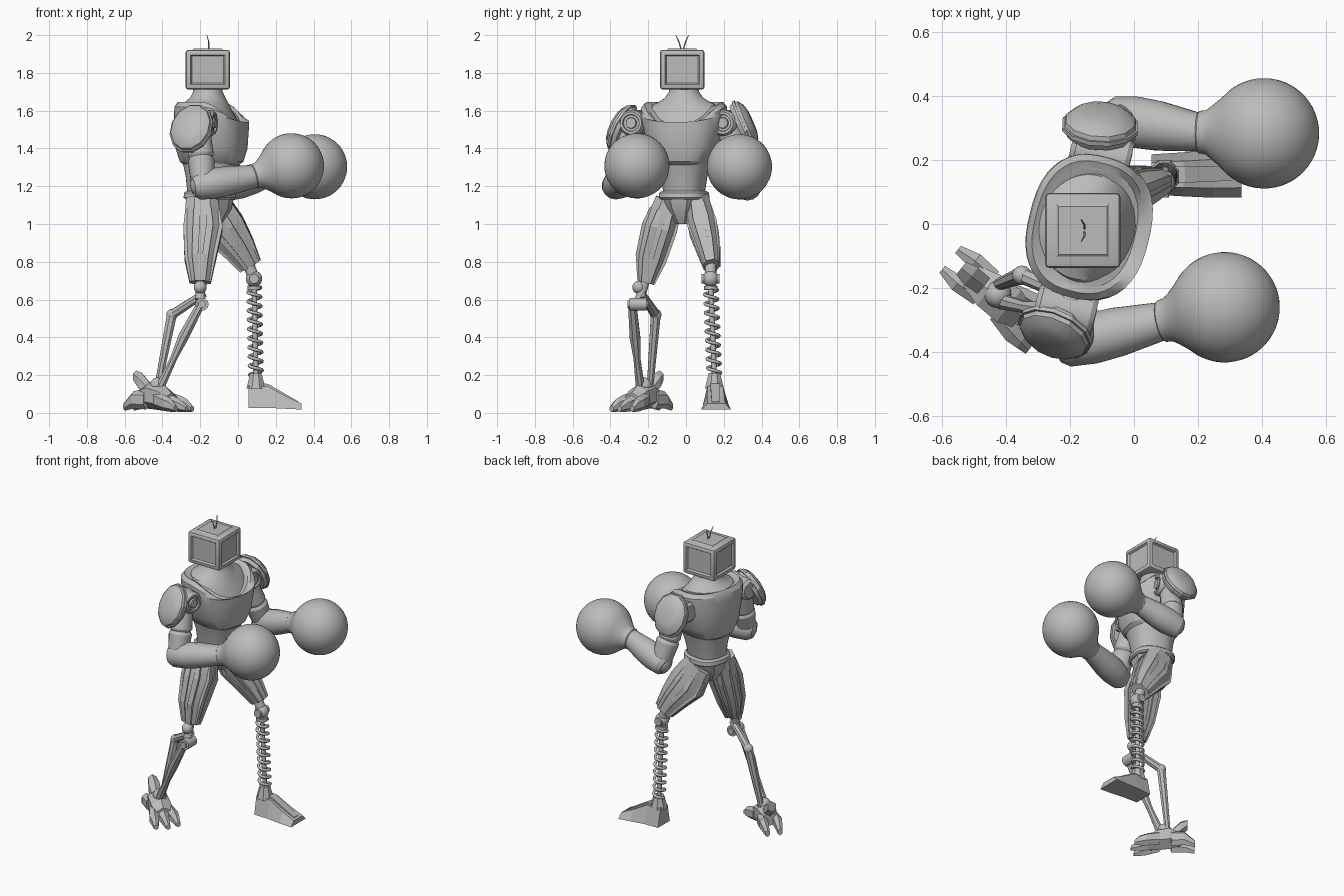
import bpy, bmesh
from math import sin, cos, pi, radians, copysign
from mathutils import Vector as V

old = bpy.data.objects.get("Cube")
if old:
    bpy.data.objects.remove(old, do_unlink=True)

metal = bpy.data.materials.new("plain_grey")
metal.use_nodes = True
GREY = (0.5, 0.5, 0.5, 1)
metal.diffuse_color = GREY
metal.node_tree.nodes["Principled BSDF"].inputs["Base Color"].default_value = GREY


def finish(name, bm, angle=30):
    bmesh.ops.recalc_face_normals(bm, faces=bm.faces)
    mesh = bpy.data.meshes.new(name)
    bm.to_mesh(mesh)
    bm.free()
    ob = bpy.data.objects.new(name, mesh)
    bpy.context.collection.objects.link(ob)
    mesh.materials.append(metal)
    if angle:
        bpy.ops.object.select_all(action='DESELECT')
        ob.select_set(True)
        bpy.context.view_layer.objects.active = ob
        bpy.ops.object.shade_smooth_by_angle(angle=radians(angle))
    return ob


def frame(rings, up, axis=None):
    a = V(axis) if axis else V(rings[-1][0]) - V(rings[0][0])
    a.normalize()
    s = a.cross(V(up)).normalized()
    return a, s, s.cross(a)


def tube(name, rings, n=8, up=(0, 0, 1), axis=None, power=2, taper=0, angle=30):
    """Loft of rings (centre, half width, half depth, optional front dip)."""
    a, s, u = frame(rings, up, axis)
    bm = bmesh.new()
    loops = []
    for c, ra, rb, *dip in rings:
        loop = []
        for i in range(n):
            t = 2 * pi * (i + 0.5) / n
            p, q = (copysign(abs(f(t)) ** (2 / power), f(t)) / cos(pi / n) for f in (cos, sin))
            co = V(c) + s * p * ra * (1 - taper * q) + u * q * rb
            if dip:
                co -= a * dip[0] * max(0, q) ** 2
            loop.append(bm.verts.new(co))
        loops.append(loop)
    for lo, hi in zip(loops, loops[1:]):
        for i in range(n):
            j = (i + 1) % n
            bm.faces.new((lo[i], lo[j], hi[j], hi[i]))
    bm.faces.new(loops[0])
    bm.faces.new(loops[-1])
    return finish(name, bm, angle)


def rod(name, p, q, r, r2=None, n=16, up=(0, 1, 0.1)):
    r2 = r2 or r
    return tube(name, [(p, r, r), (q, r2, r2)], n, up)


def ball(name, c, r):
    bm = bmesh.new()
    bmesh.ops.create_uvsphere(bm, u_segments=24, v_segments=14, radius=r)
    bmesh.ops.translate(bm, verts=bm.verts, vec=c)
    return finish(name, bm, 40)


# Torso, turned slightly about the vertical
YAW = radians(-14)
FWD = V((cos(YAW), sin(YAW), 0))


def body(name, rows, **kw):
    return tube(name, [(V((x, -0.01, z)), w, d, dip) for z, x, w, d, dip in rows],
                40, FWD, (0, 0, 1), **kw)


body("chest", [(1.31, -.14, .12, .14, 0), (1.33, -.14, .15, .165, 0), (1.40, -.14, .19, .185, 0),
               (1.50, -.14, .21, .19, 0), (1.58, -.14, .225, .19, .04), (1.62, -.145, .225, .182, .09),
               (1.645, -.145, .205, .165, .12), (1.635, -.145, .185, .15, .12)], power=2.5)
body("neck", [(1.60, -.145, .185, .155, .10), (1.635, -.15, .165, .145, .10), (1.65, -.155, .13, .12, .05),
              (1.67, -.157, .10, .095, .01), (1.70, -.16, .08, .078, 0), (1.74, -.16, .075, .075, 0)])
body("abdomen", [(1.15, -.15, .105, .115, 0), (1.25, -.145, .12, .13, 0), (1.35, -.14, .15, .155, 0)],
     power=2.3)
body("belt", [(1.13, -.15, .12, .125, 0), (1.14, -.15, .13, .135, 0),
              (1.165, -.15, .128, .132, 0), (1.175, -.15, .115, .12, 0)], power=2.5)
tube("pelvis", [((-.15, -.01, 1.14), .12, .12), ((-.15, -.01, 1.08), .09, .11),
                ((-.15, -.01, 1.0), .04, .06)], 8, FWD)

# Head: rounded box with a recessed panel on every side
bm = bmesh.new()
bmesh.ops.create_cube(bm, size=1)
for v in bm.verts:
    v.co = V((v.co.x * .235, v.co.y * .235, v.co.z * .21)) + V((-.16, -.02, 1.817))
bm.normal_update()
sides = [f for f in bm.faces if abs(f.normal.z) < .5]
corners = list(bm.edges)
bmesh.ops.bevel(bm, geom=corners, offset=.014, segments=2, affect='EDGES', profile=.5)
bm.normal_update()
sides = [f for f in bm.faces if f.calc_area() > .02 and abs(f.normal.z) < .5]
bmesh.ops.inset_individual(bm, faces=sides, thickness=.018)
bmesh.ops.inset_individual(bm, faces=sides, thickness=.01, depth=-.012)
finish("head", bm, 30)
tube("head_cap", [((-.16, -.02, 1.915), .09, .09), ((-.16, -.02, 1.928), .075, .075)], 4, (1, 0, 0))
for k, side in enumerate((-1, 1)):
    mid = (-.155, -.02 + side * .018, 1.965)
    rod(f"antenna_base_{k}", (-.155, -.02 + side * .004, 1.92), mid, .003, n=6)
    rod(f"antenna_tip_{k}", mid, (-.165, -.02 + side * .034, 2.0), .003, .0015, n=6)


# Arms: shoulder barrel, pad, upper arm, forearm and round glove
def arm(tag, shoulder, pad, normal, elbow, wrist, glove):
    sh, pd, el, wr, gl = map(V, (shoulder, pad, elbow, wrist, glove))
    nrm = V(normal).normalized()
    tube(tag + "_shoulder", [(sh + FWD * d, r, r) for d, r in
         ((-.1, .05), (-.085, .068), (.075, .068), (.09, .058), (.09, .045), (.08, .042),
          (.08, .03), (.092, .027))], 24)
    inner = V((-.14, -.01, 1.53))
    rod(tag + "_shoulder_link", inner, sh, .06)
    tube(tag + "_shoulder_pad", [(pd + nrm * d, .112 * k, .13 * k) for d, k in
         ((-.04, .9), (-.01, 1), (.01, .96), (.03, .75), (.04, .45))], 12, angle=25)
    tube(tag + "_pad_rim", [(pd + nrm * d, .118, .136) for d in (-.018, -.004)], 12, angle=25)
    top = sh.lerp(el, .12)
    tube(tag + "_upper_arm", [(top, .06, .06), (top.lerp(el, .45), .068, .068), (top.lerp(el, .5), .06, .06),
         (top.lerp(el, .56), .07, .07), (el, .06, .06)], 20, FWD)
    ball(tag + "_elbow", el, .068)
    tube(tag + "_forearm", [(el.lerp(wr, t), r, r) for t, r in
         ((-.2, .05), (-.1, .07), (.2, .08), (.5, .077), (1.08, .058))], 14, angle=30)
    axis = (gl - wr).normalized()
    reach = (gl - wr).length
    R = .172
    rows = [(-reach, .056), (-reach + .008, .066), (-reach + .03, .069), (-.165, .083), (-.142, .102)]
    rows += [(-R * cos(t), R * sin(t)) for t in (radians(42 + 135 * i / 20) for i in range(21))]
    tube(tag + "_glove", [(gl + axis * d, r, r) for d, r in rows], 40, angle=40)


arm("right", (-.21, -.27, 1.535), (-.25, -.345, 1.51), (-.36, -.8, .42),
    (-.185, -.37, 1.205), (.08, -.305, 1.25), (.283, -.26, 1.308))
arm("left", (-.10, .215, 1.535), (-.105, .315, 1.53), (.05, .9, .4),
    (-.04, .325, 1.2), (.195, .287, 1.275), (.406, .283, 1.303))


# Thighs: chamfered cores with long raised strips
def thigh(tag, rings):
    up = (1, 0, 0)
    rings = [(V(c), w, d) for c, w, d in rings]
    tube(tag + "_thigh", rings, 8, up, power=2.3, angle=20)
    a, s, u = frame(rings, up)
    for k in range(8):
        t = k * pi / 4 + pi / 8
        out = s * cos(t), u * sin(t)
        strip = [(c + out[0] * w * .97 + out[1] * d * .97, w * .22, w * .22) for c, w, d in rings[1:]]
        start = rings[0][0].lerp(rings[1][0], .4)
        w, d = rings[1][1:]
        strip.insert(0, (start + out[0] * w * .88 + out[1] * d * .88, w * .16, w * .16))
        tube(f"{tag}_thigh_strip_{k}", strip, 4, up, angle=0)


thigh("left", [((-.145, .06, 1.12), .065, .09), ((-.075, .09, .98), .07, .11),
               ((.0, .115, .88), .058, .085), ((.065, .135, .78), .04, .06)])
thigh("right", [((-.19, -.09, 1.13), .07, .085), ((-.185, -.14, .98), .085, .095),
                ((-.2, -.185, .82), .075, .075), ((-.2, -.212, .69), .042, .052)])

# Left lower leg: knee, spring around a rod, wedge foot
knee, ankle = V((.085, .13, .71)), V((.095, .15, .19))
rod("left_knee_link", (.05, .13, .80), knee, .03)
ball("left_knee", knee, .043)
rod("left_knee_pin", knee - V((0, .048, 0)), knee + V((0, .048, 0)), .025, up=(0, 0, 1))
rod("left_shin_rod", knee, ankle, .014)
rod("left_spring_cup", knee.lerp(ankle, .07), knee.lerp(ankle, .11), .036)
rod("left_ankle", ankle + V((0, 0, .02)), ankle - V((0, 0, .06)), .03, .05, 8, (1, 0, 0))
curve = bpy.data.curves.new("left_spring", 'CURVE')
curve.dimensions = '3D'
curve.bevel_depth = .009
curve.bevel_resolution = 2
TURNS, STEPS = 9.5, 16
spline = curve.splines.new('POLY')
count = int(TURNS * STEPS)
spline.points.add(count)
for i, pt in enumerate(spline.points):
    t = 2 * pi * i / STEPS
    c = knee.lerp(ankle, .09 + .89 * i / count) + V((cos(t), sin(t), 0)) * .034
    pt.co = (*c, 1)
curve.materials.append(metal)
spring = bpy.data.objects.new("left_spring", curve)
bpy.context.collection.objects.link(spring)
bpy.ops.object.select_all(action='DESELECT')
spring.select_set(True)
bpy.context.view_layer.objects.active = spring
bpy.ops.object.convert(target='MESH')
bpy.ops.object.shade_smooth_by_angle(angle=radians(50))

tube("left_foot", [((.055, .155, .085), .05, .06), ((.155, .155, .085), .055, .058),
                   ((.25, .157, .056), .06, .034), ((.335, .16, .034), .062, .016)],
     4, axis=(1, 0, 0), taper=.25, angle=0)
tube("left_foot_ridge", [((.10, .155, .145), .026, .016), ((.16, .155, .137), .026, .016),
                         ((.32, .158, .05), .022, .01)], 4, axis=(1, 0, 0), angle=0)

# Right lower leg: knee joint with two thin struts
rod("right_knee_post", (-.2, -.215, .71), (-.2, -.245, .6), .026)
ball("right_knee", (-.2, -.25, .665), .034)
rod("right_knee_barrel", (-.19, -.30, .575), (-.19, -.21, .575), .034, up=(0, 0, 1))
rod("right_knee_cap", (-.19, -.31, .575), (-.19, -.20, .575), .02, up=(0, 0, 1))
rod("right_upper_link", (-.18, -.235, .63), (-.35, -.16, .52), .02, .024, 8)
ball("right_strut_joint", (-.35, -.16, .52), .03)
rod("right_rear_strut", (-.35, -.16, .52), (-.425, -.19, .14), .026, .017, 8)
tube("right_front_strut", [((-.195, -.285, .58), .022, .022), ((-.29, -.27, .40), .028, .028),
                           ((-.34, -.26, .29), .018, .018), ((-.42, -.24, .12), .024, .024)], 8, (0, 1, 0))

# Right foot: jointed claw with spread front toes and heel plates
HEEL = V((-.43, -.225, 0))
D = V((.78, -.62, 0))
S = V((.62, .78, 0))


def claw(name, rows):
    tube(name, [(HEEL + D * x + S * y + V((0, 0, z)), w, h) for x, y, z, w, h in rows],
         6, axis=D, angle=0)


claw("right_foot_body", [(-.10, 0, .09, .04, .04), (-.03, 0, .095, .06, .065),
                         (.05, 0, .08, .062, .06), (.10, 0, .06, .05, .04)])
for k in (-1, 0, 1):
    claw(f"right_toe_{k + 1}", [(.03, k * .045, .07, .024, .04), (.11, k * .06, .05, .03, .036),
                                (.15, k * .065, .04, .022, .03), (.205 - abs(k) * .02, k * .07, .022, .014, .014)])
for k in (-1, 1):
    claw(f"right_heel_claw_{k}", [(-.04, k * .04, .07, .025, .045), (-.12, k * .045, .07, .026, .04),
                                  (-.185, k * .04, .035, .014, .02)])
claw("right_heel_plate", [(-.05, 0, .12, .03, .035), (-.10, 0, .16, .035, .045), (-.14, 0, .19, .025, .03)])
ball("right_ankle", (-.425, -.22, .145), .042)
